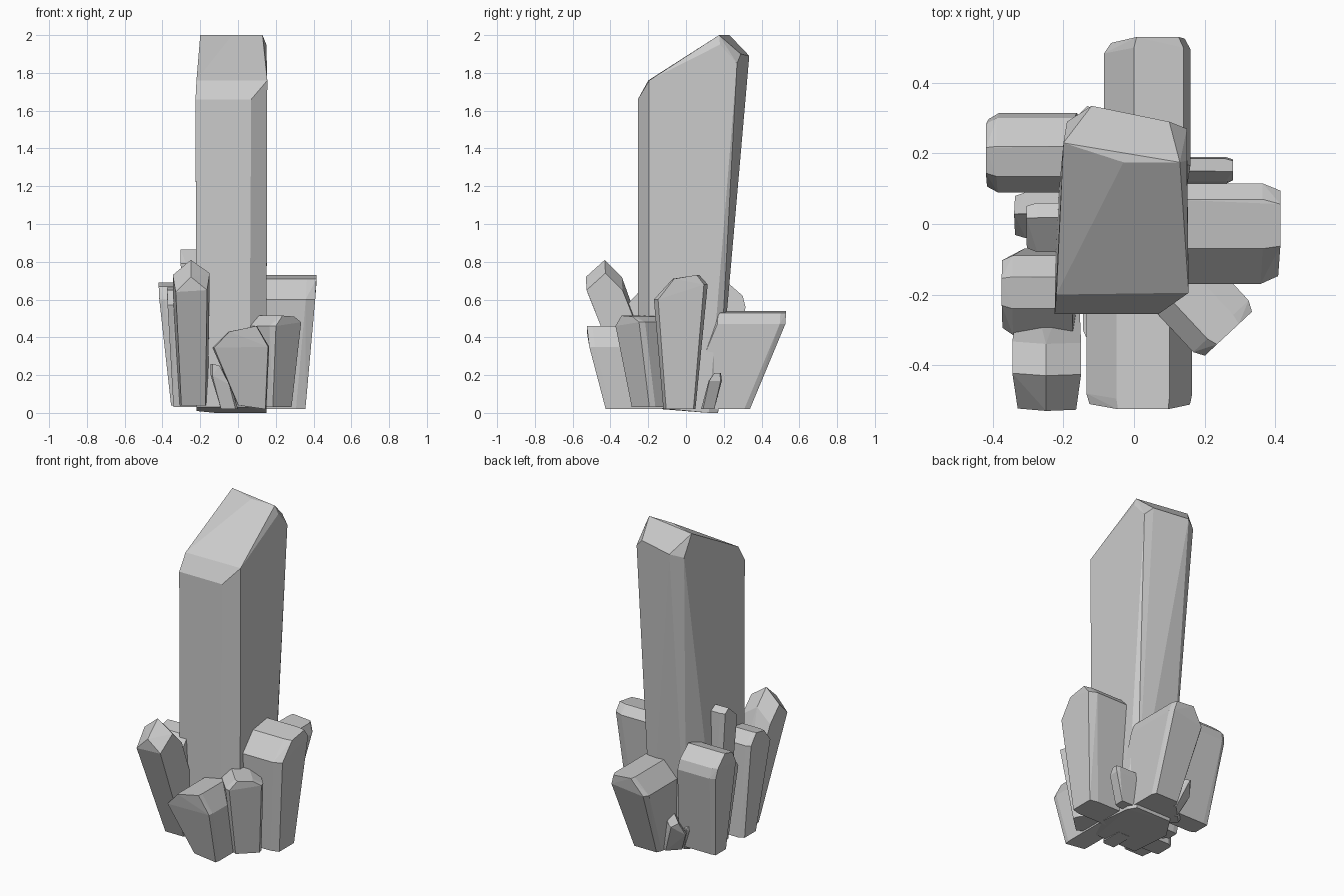
import bpy, bmesh
from math import radians, sin, cos

if "Cube" in bpy.data.objects:
    bpy.data.objects.remove(bpy.data.objects["Cube"])


def hull(name, points):
    """Flat-faced convex crystal around a few corner points."""
    bm = bmesh.new()
    for p in points:
        bm.verts.new(p)
    res = bmesh.ops.convex_hull(bm, input=bm.verts[:])
    extra = [v for v in bm.verts if not v.link_faces]
    bmesh.ops.delete(bm, geom=extra, context='VERTS')
    bmesh.ops.dissolve_limit(bm, angle_limit=radians(2), verts=bm.verts[:], edges=bm.edges[:])
    bmesh.ops.recalc_face_normals(bm, faces=bm.faces[:])
    me = bpy.data.meshes.new(name)
    bm.to_mesh(me)
    bm.free()
    ob = bpy.data.objects.new(name, me)
    bpy.context.collection.objects.link(ob)
    return ob


def side_crystal(name, angle, profile, foot, tip, depth, cut=0.03, drop=0.0, narrow=0.85):
    """Leaning crystal: outline (sideways, z) seen from outside, pushed inward.
    foot / tip are the outer radii at the bottom and the top."""
    a = radians(angle)
    top = max(z for u, z in profile)
    mid = sum(u for u, z in profile) / len(profile)
    pts = []
    for u, z in profile:
        r = foot + (tip - foot) * min(1, z / (top - 0.06))
        low = drop if z > 0.1 else 0
        for rad, w, zz in ((r, mid + (u - mid) * narrow, z - low),
                           (r - cut, u, z), (r - depth, u, z - low)):
            pts.append((rad * cos(a) - w * sin(a), rad * sin(a) + w * cos(a), zz))
    return hull(name, pts)


# Tall central crystal with slanted tip
hull("main_crystal", [
    (-.22, -.255, .03), (.06, -.255, .03), (.15, -.195, .03),
    (.15, .12, 0), (.12, .17, 0), (-.12, .17, 0), (-.22, .02, .01),
    (-.225, -.255, 1.66), (.07, -.255, 1.66), (.155, -.195, 1.76), (-.22, -.2, 1.76),
    (-.2, .23, 2), (-.03, .175, 2), (.13, .175, 2),
    (.15, .18, 1.95), (.15, .27, 1.85), (.1, .29, 1.9), (-.12, .335, 1.89), (-.19, .29, 1.87)])

# Large crystals around the foot
side_crystal("right_crystal", 0, [(-.12, .02), (.05, .02), (.115, .68), (.07, .73),
             (-.07, .71), (-.17, .6)], .355, .415, .32, .05)
side_crystal("back_crystal", 90, [(-.13, .02), (.05, .02), (.085, .44), (0, .54),
             (-.14, .53), (-.16, .47)], .33, .53, .36)
side_crystal("front_crystal", -90, [(0, .04), (.15, .02), (.165, .35), (.1, .46),
             (-.05, .43), (-.135, .345)], .42, .525, .3, narrow=.95)
side_crystal("front_right_crystal", -47, [(-.07, .03), (.09, .03), (.09, .48), (.03, .51),
             (-.07, .515), (-.125, .46)], .33, .41, .25)
side_crystal("front_left_crystal", -90, [(-.31, .04), (-.16, .04), (-.15, .74), (-.25, .81),
             (-.345, .73)], .27, .53, .19, .1, .09)
side_crystal("left_front_crystal", 180, [(.07, .03), (.2, .03), (.315, .57), (.24, .65),
             (.15, .665), (.09, .6)], .34, .375, .2)
side_crystal("left_back_crystal", 180, [(-.22, .04), (-.1, .04), (-.09, .6), (-.135, .67),
             (-.22, .69), (-.3, .62), (-.315, .56)], .35, .42, .25)

# Thin crystals on the left side
side_crystal("left_thin_crystal", 180, [(-.05, .03), (.05, .03), (.08, .79), (-.02, .865),
             (-.06, .84)], .25, .305, .13)
side_crystal("left_short_crystal", 180, [(-.05, .03), (.03, .03), (.04, .5), (-.03, .58),
             (-.09, .5)], .27, .34, .15)

# Tiny crystals filling the gaps
side_crystal("tiny_right", 0, [(.08, .02), (.15, .02), (.19, .17), (.185, .21),
             (.15, .21), (.12, .17)], .2, .28, .18, .02)
side_crystal("tiny_front", -90, [(-.09, .02), (0, .02), (-.04, .15), (-.1, .25),
             (-.145, .26), (-.145, .2)], .28, .32, .15, .02)
side_crystal("tiny_back_a", 135, [(-.17, .02), (-.06, .02), (-.05, .14), (-.1, .22),
             (-.15, .2)], .24, .33, .16, .02)
side_crystal("tiny_back_b", 135, [(-.06, .02), (.02, .02), (.03, .12), (-.03, .2),
             (-.06, .17)], .24, .31, .14, .02)
